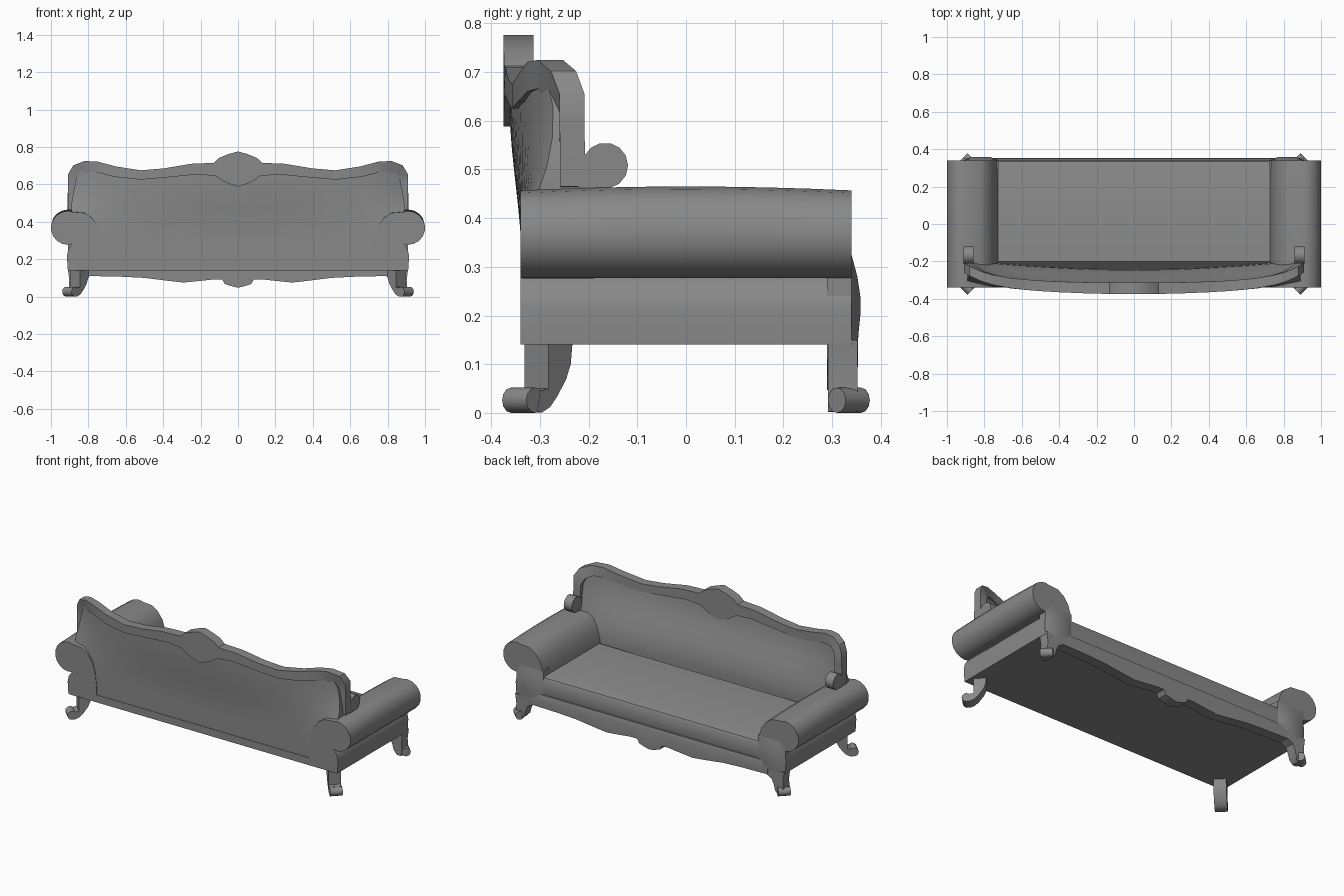
import bpy, bmesh
from math import sin, cos, pi, radians
from mathutils import Vector

cube = bpy.data.objects.get("Cube")
if cube:
    bpy.data.objects.remove(cube, do_unlink=True)

grey = bpy.data.materials.new("plain grey")
grey.use_nodes = True
grey.diffuse_color = (0.25, 0.25, 0.25, 1)
for node in grey.node_tree.nodes:
    if node.type == 'BSDF_PRINCIPLED':
        node.inputs["Base Color"].default_value = (0.25, 0.25, 0.25, 1)
        node.inputs["Roughness"].default_value = 0.7
parts = []


def loft(name, rings):
    """Skin a row of equal point rings and cap both ends."""
    bm = bmesh.new()
    rows = [[bm.verts.new(p) for p in ring] for ring in rings]
    n = len(rows[0])
    for a, b in zip(rows, rows[1:]):
        for i in range(n):
            j = (i + 1) % n
            bm.faces.new((a[i], a[j], b[j], b[i]))
    bm.faces.new(rows[0])
    bm.faces.new(rows[-1])
    bmesh.ops.recalc_face_normals(bm, faces=bm.faces)
    me = bpy.data.meshes.new(name)
    bm.to_mesh(me)
    bm.free()
    me.materials.append(grey)
    ob = bpy.data.objects.new(name, me)
    bpy.context.collection.objects.link(ob)
    parts.append(ob)
    return ob


def along_x(name, yz, x0, x1):
    return loft(name, [[(x, y, z) for y, z in yz] for x in (x0, x1)])


def both_ways(half):
    """Mirror a half profile that starts at x = 0."""
    return [(-p[0], *p[1:]) for p in half[:0:-1]] + half


def interp(pts, x):
    for (x0, z0), (x1, z1) in zip(pts, pts[1:]):
        if x <= x1:
            return z0 + (z1 - z0) * (x - x0) / (x1 - x0)
    return pts[-1][1]


def circle(cu, cv, r, n=12):
    return [(cu + r * cos(2 * pi * i / n), cv + r * sin(2 * pi * i / n)) for i in range(n)]


def back_y(x):
    """Plan curve of the rear of the back rail."""
    t = abs(x) / 0.9
    return -0.375 + 0.05 * t ** 2 + 0.06 * t ** 8


# Base
along_x("base", [(-0.34, 0.14), (0.33, 0.14), (0.33, 0.185), (-0.34, 0.185)], -0.89, 0.89)

# Seat cushion, sloping down behind
along_x("seat_cushion", [(-0.31, 0.18), (0.338, 0.18), (0.342, 0.2), (0.342, 0.275),
                         (0.335, 0.287), (0.32, 0.292), (-0.2, 0.292)], -0.735, 0.735)

# Rolled arms with a slightly arched top
arm_profile = [(0.72, 0.14), (0.72, 0.24), (0.73, 0.32), (0.75, 0.38), (0.78, 0.42), (0.82, 0.447)]
arm_profile += [(0.91 + 0.09 * cos(radians(a)), 0.367 + 0.09 * sin(radians(a)))
                for a in range(110, -111, -20)]
arm_profile += [(0.89, 0.276), (0.908, 0.25), (0.915, 0.215), (0.91, 0.14)]
for side, s in (("left", 1), ("right", -1)):
    rings = []
    for i in range(9):
        y = -0.34 + 0.085 * i
        lift = 0.008 * (1 - (y / 0.34) ** 2)
        rings.append([(s * x, y, z + (lift if z > 0.4 else 0)) for x, z in arm_profile])
    loft(side + "_arm", rings)

    # Bulging knee below the front of the arm
    knee = [(0.29, 0.33), (0.34, 0.325), (0.352, 0.28), (0.358, 0.24), (0.358, 0.2),
            (0.352, 0.14), (0.29, 0.14)]
    loft(side + "_knee", [[(s * x, min(y, 0.34) if flat else y, z) for y, z in knee]
                          for x, flat in ((0.725, 1), (0.77, 0), (0.87, 0), (0.91, 1))])

    # Front leg
    leg = [(0.77, 0.15), (0.79, 0.11), (0.825, 0.092), (0.84, 0.06), (0.85, 0.025), (0.872, 0.002),
           (0.9, 0.003), (0.905, 0.05), (0.902, 0.09), (0.91, 0.15)]
    loft(side + "_front_leg", [[(s * x, y, z) for x, z in leg] for y in (0.292, 0.352)])

    # Rear leg, set diagonally: t runs inward from the toe
    out = Vector((s * 0.7071, -0.7071, 0))
    across = Vector((s * 0.7071, 0.7071, 0))
    toe = Vector((s * 0.915, -0.352, 0))
    curve = [(0.064, 0.16), (0.064, 0.05), (0.04, 0.045), (0.03, 0.002), (0.045, 0.001),
             (0.068, 0.012), (0.09, 0.035), (0.115, 0.07), (0.128, 0.1), (0.135, 0.16)]
    loft(side + "_rear_leg", [[toe - out * t + across * w + Vector((0, 0, z)) for t, z in curve]
                              for w in (-0.035, 0.035)])

    # Scrolled feet
    for end, e in (("front", 1), ("rear", -1)):
        out = Vector((s * 0.7071, e * 0.7071, 0))
        across = Vector((s * 0.7071, -e * 0.7071, 0))
        toe = Vector((s * 0.915, e * 0.353, 0))
        loft(f"{side}_{end}_foot", [[toe - out * t + across * w + Vector((0, 0, z))
                                     for t, z in circle(0.026, 0.026, 0.026)]
                                    for w in (-0.035, 0.035)])

    # Scroll at the end of the back rail
    scroll = circle(-0.166, 0.508, 0.047, 14)
    along_x(side + "_rail_scroll", scroll, s * 0.857, s * 0.911)
    along_x(side + "_rail_foot", [(-0.255, 0.52), (-0.24, 0.47), (-0.21, 0.461), (-0.166, 0.461),
                                  (-0.19, 0.51), (-0.212, 0.53)], s * 0.858, s * 0.91)

# Shaped front apron
apron = both_ways([(0, 0.047), (0.04, 0.057), (0.07, 0.067), (0.085, 0.092), (0.13, 0.092),
                   (0.2, 0.084), (0.29, 0.075), (0.38, 0.085), (0.5, 0.1), (0.62, 0.106),
                   (0.8, 0.11)])
loft("front_apron", [[(x, 0.29, 0.185), (x, 0.348, 0.185), (x, 0.354, 0.165), (x, 0.352, z),
                      (x, 0.29, z)] for x, z in apron])

# Back rail: outer x, outer z, inner x, inner z
rail = both_ways([(0, .776, 0, .588), (.05, .762, .04, .6), (.1, .742, .075, .615),
                  (.13, .715, .12, .645), (.25, .71, .22, .653), (.4, .685, .38, .637),
                  (.52, .675, .52, .625), (.65, .695, .66, .64), (.75, .721, .74, .66),
                  (.82, .725, .8, .666), (.88, .702, .845, .645), (.908, .655, .86, .61),
                  (.908, .6, .86, .57), (.91, .51, .862, .5), (.91, .465, .862, .462)])
rings = []
for x, z, u, w in rail:
    u = abs(u) if x > 0 else -abs(u)
    y = back_y(x)
    d = 0.062 - 0.012 * abs(x)
    rings.append([(x, y, z), (x, y + d, z), (u, y + d, w), (u, y, w)])
loft("back_rail", rings)

# Padded backrest, upright at the bottom and following the rail at the top
top_line = [(0, .66), (.12, .68), (.22, .68), (.38, .66), (.52, .65), (.66, .667), (.74, .69),
            (.8, .695), (.845, .67), (.87, .62), (.89, .5)]
rings = []
for i in range(-20, 21):
    x = 0.89 * sin(i / 20 * pi / 2)
    top = interp(top_line, abs(x))
    rear, front = [], []
    for k in range(9):
        f = k / 8
        z = 0.18 + (top - 0.18) * f
        b = min(1, max(0, (z - 0.3) / 0.34))
        b = b * b * (3 - 2 * b)
        low = -0.25 + 0.05 * (x / 0.89) ** 2
        rear.append((x, -0.337 * (1 - b) + (back_y(x) + 0.012) * b, z))
        front.append((x, low * (1 - b) + (back_y(x) + 0.047) * b + 0.012 * sin(pi * f), z))
    rings.append(rear + front[::-1])
loft("backrest", rings)

# Smooth shading with sharp edges kept
bpy.ops.object.select_all(action='DESELECT')
for ob in parts:
    ob.select_set(True)
bpy.context.view_layer.objects.active = parts[0]
bpy.ops.object.shade_smooth_by_angle(angle=radians(35))
